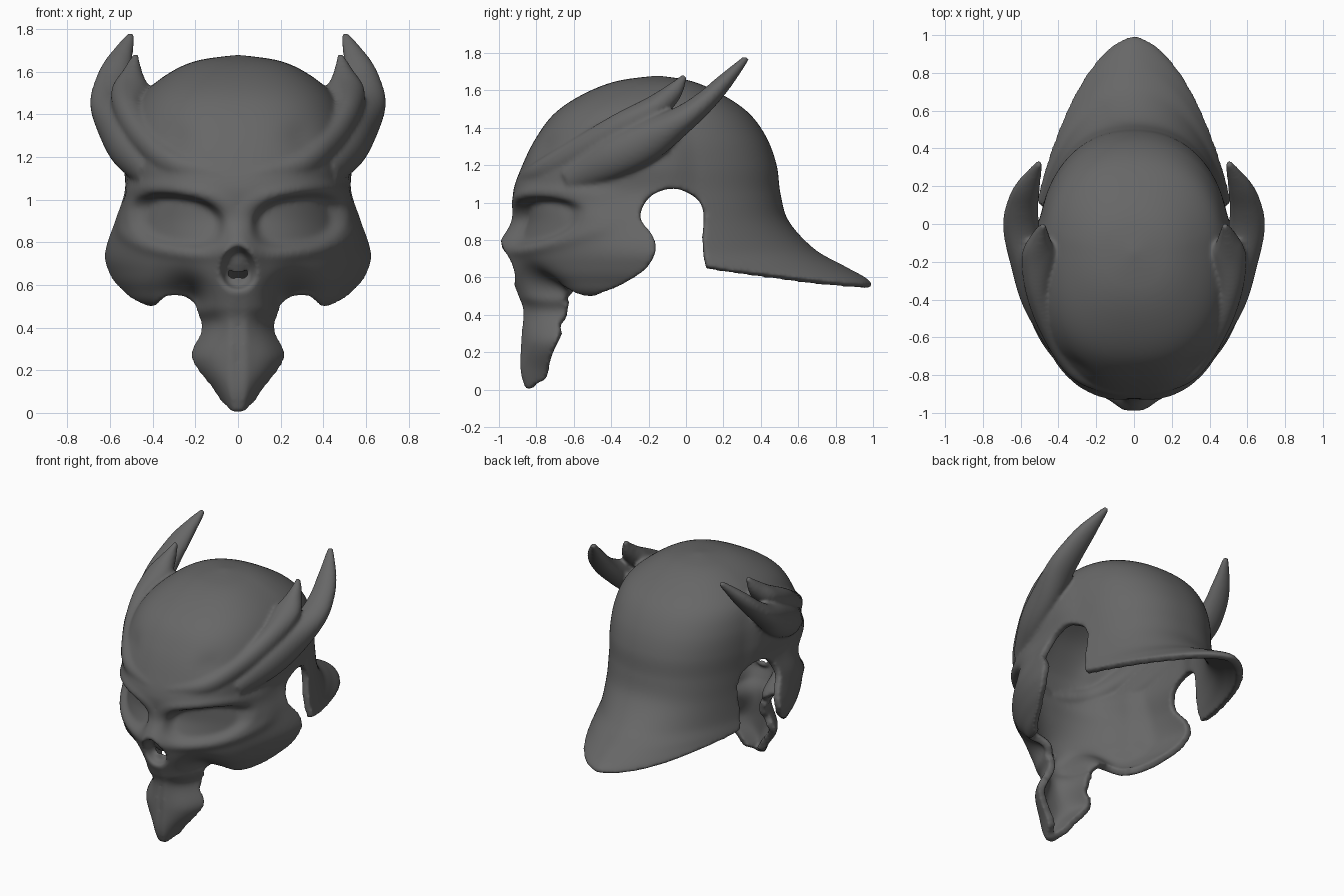
import bpy, bmesh, math
from mathutils import Vector

cube = bpy.data.objects.get("Cube")
if cube:
    bpy.data.objects.remove(cube)

mat = bpy.data.materials.new("dark grey")
mat.use_nodes = True
GREY = (0.135, 0.135, 0.135, 1)
mat.diffuse_color = GREY
mat.node_tree.nodes["Principled BSDF"].inputs["Base Color"].default_value = GREY
cut_mat = bpy.data.materials.new("cut")      # marks cut faces, removed later


def spline(points, steps):
    """Smooth curve through points of any dimension."""
    pts = [Vector(p) for p in points]
    out = []
    for i in range(len(pts) - 1):
        a, b = pts[max(i - 1, 0)], pts[i]
        c, d = pts[i + 1], pts[min(i + 2, len(pts) - 1)]
        for k in range(steps):
            t = k / steps
            out.append(b + (c - a) * (t / 2) + (a * 2 - b * 5 + c * 4 - d) * (t * t / 2)
                       + (b * 3 - a - c * 3 + d) * (t ** 3 / 2))
    return out + [pts[-1]]


def smooth(t):
    t = min(max(t, 0), 1)
    return t * t * (3 - 2 * t)


def bump(*offsets):
    return math.exp(-sum(o * o for o in offsets))


def power(v, e):
    return math.copysign(abs(v) ** e, v)


def new_object(name, bm, material):
    mesh = bpy.data.meshes.new(name)
    bm.to_mesh(mesh)
    bm.free()
    obj = bpy.data.objects.new(name, mesh)
    bpy.context.collection.objects.link(obj)
    mesh.materials.append(material)
    return obj


def loft(bm, rings):
    rows = [[bm.verts.new(p) for p in ring] for ring in rings]
    n = len(rows[0])
    for lo, hi in zip(rows, rows[1:]):
        for i in range(n):
            j = (i + 1) % n
            bm.faces.new((lo[i], lo[j], hi[j], hi[i]))
    return rows


MID_Y = -0.15


def push(p, height):
    """Move a point of the face away from the upright axis."""
    out = Vector((p.x, p.y - MID_Y, 0))
    if p.y > -0.3:
        return p
    return p + out.normalized() * height * smooth((-0.3 - p.y) / 0.2)


def muzzle(x, z):
    """Broad shape of the lower face: hollows beside the jaw."""
    x = abs(x)
    h = -0.15 * bump((x - 0.26) / 0.1, (z - 0.53) / 0.1)
    return h - 0.015 * bump((x - 0.3) / 0.08, (z - 1.3) / 0.07)


def carving(x, z):
    """Fine relief of the outer face."""
    x = abs(x)
    ex, ez = (x - 0.285) / 0.215, (z - 0.9 - 0.13 * (x - 0.28)) / 0.118
    d = (abs(ex) ** 2.5 + abs(ez) ** 2.5) ** 0.4
    h = -smooth((1.1 - d) / 0.3) * (0.055 + 0.025 * ez)          # eye socket
    h += 0.012 * bump((d - 1.3) / 0.2)                           # socket rim
    h += 0.06 * bump(x / 0.09, (z - 0.75) / 0.12)                # nose
    n = math.hypot(x / (0.08 - 0.15 * (z - 0.67)), (z - 0.68) / 0.1)
    h -= 0.1 * smooth((1.1 - n) / 0.4)                           # nose cavity
    fade = smooth((0.6 - z) / 0.2)
    return h + fade * (0.02 * bump(x / 0.06) - 0.015 * bump(x / 0.02))  # jaw ridge


# Helmet body: stations of height, front y, back y, front width, back width
STATIONS = [
    (-0.05, -.83, 1.0, .05, .55), (0, -.85, 1.0, .08, .55), (.1, -.875, 1.0, .16, .55),
    (.25, -.87, 1.0, .29, .55), (.42, -.86, 1.0, .25, .55), (.5, -.89, 1.0, .49, .55),
    (.58, -.92, .985, .57, .56), (.66, -.935, .85, .61, .55), (.75, -.94, .69, .625, .53),
    (.9, -.91, .55, .58, .51), (1.05, -.925, .505, .53, .505), (1.2, -.875, .485, .54, .51),
    (1.35, -.8, .43, .52, .5), (1.48, -.7, .335, .455, .455), (1.58, -.55, .19, .345, .345),
    (1.65, -.37, .03, .2, .2), (1.68, -.15, -.15, 0, 0)]
COLS = 200


def body_ring(station):
    z, front, back, wf, wb = station
    round_front = 1.8 + 0.7 * smooth((abs(z - 0.65) - 0.05) / 0.35)
    round_back = 1.65 + 0.6 * smooth((z - 0.6) / 0.4)
    ring = []
    for i in range(COLS):
        t = 2 * i / COLS - 1
        a = -math.pi / 2 + math.pi * power(t, 1.3)
        c, s = math.cos(a), math.sin(a)
        blend = smooth(s / 0.3)
        e = 2 / (round_front + blend * (round_back - round_front))
        x = (wf + (wb - wf) * blend) * power(c, e)
        depth = (back - MID_Y) if s > 0 else (MID_Y - front)
        p = Vector((x, MID_Y + depth * power(s, e), z))
        ring.append(push(p, muzzle(x, z)))
    return ring


bm = bmesh.new()
rows = loft(bm, [body_ring(s) for s in spline(STATIONS, 10)])
bm.faces.new(rows[0][::-1])
bmesh.ops.remove_doubles(bm, verts=rows[-1], dist=0.001)
helmet = new_object("helmet", bm, mat)


def prism(name, outline, to_3d, near, far):
    bm = bmesh.new()
    rows = loft(bm, [[to_3d(u, v, w) for u, v in outline] for w in (near, far)])
    for row in rows:
        bm.faces.new(row)
    bmesh.ops.recalc_face_normals(bm, faces=bm.faces)
    obj = new_object(name, bm, cut_mat)
    obj.hide_render = True
    cut = helmet.modifiers.new(name, 'BOOLEAN')
    cut.operation = 'DIFFERENCE'
    cut.solver = 'EXACT'
    cut.material_mode = 'TRANSFER'
    cut.object = obj
    return obj


# Side cut: back of jaw, cheek plate, ear arch and neck guard edge
edge = spline([
    (-.84, 0), (-.78, .01), (-.75, .05), (-.73, .15), (-.68, .3), (-.63, .45), (-.59, .495),
    (-.52, .49), (-.45, .51), (-.3, .58), (-.2, .66), (-.16, .76), (-.185, .84),
    (-.24, .91), (-.235, .98), (-.18, 1.045), (-.06, 1.075), (.05, 1.035), (.1, .95),
    (.095, .8), (.11, .68), (.15, .65), (.5, .61), (.9, .56), (1.1, .55)], 4)
edge = [tuple(p) for p in edge] + [(1.4, .55), (1.4, -.3), (-1.2, -.3), (-1.2, 0)]
cutters = [prism("side_cutter", edge, lambda u, v, w: (w, u, v), -1, 1)]

# Front cuts: outline of the jaw up to the cheek plates
jaw = spline([(.035, .01), (.11, .08), (.2, .19), (.225, .25), (.215, .31), (.18, .37),
              (.185, .44), (.21, .51), (.27, .545), (.34, .54), (.385, .5), (.42, .49)], 4)
jaw = [(.03, -.2)] + [tuple(p) for p in jaw] + [(.6, .44), (.6, -.2)]
for side, name in ((1, "left_jaw_cutter"), (-1, "right_jaw_cutter")):
    cutters.append(prism(name, jaw, lambda u, v, w: (side * u, w, v), -1.3, 0))


def horn(name, side, path):
    """Tapered tube; path gives x, y, z, width, height."""
    pts = spline(path, 8)
    rings = []
    for i, p in enumerate(pts):
        step = pts[min(i + 1, len(pts) - 1)] - pts[max(i - 1, 0)]
        along = Vector(step[:3]).normalized()
        across = (Vector((1, 0, 0)) - along * along.x).normalized()
        up = across.cross(along)
        ring = []
        for k in range(24):
            a = math.tau * k / 24
            q = Vector(p[:3]) + across * (p[3] * math.cos(a)) + up * (p[4] * math.sin(a))
            ring.append((side * q.x, q.y, q.z))
        rings.append(ring)
    bm = bmesh.new()
    rows = loft(bm, rings)
    bm.faces.new(rows[0])
    bm.faces.new(rows[-1])
    bmesh.ops.recalc_face_normals(bm, faces=bm.faces)
    return new_object(name, bm, mat)


# Large horns sweep back; brow horns rise from the brow ridge
LARGE = [(.42, -.63, 1.12, .05, .07), (.515, -.4, 1.235, .08, .11), (.565, -.2, 1.335, .09, .11),
         (.597, -.02, 1.445, .097, .075), (.59, .1, 1.54, .085, .058),
         (.56, .2, 1.64, .065, .045), (.5, .325, 1.775, .018, .018)]
BROW = [(.0, -.865, 1.09, .04, .05), (.15, -.84, 1.12, .05, .06), (.31, -.76, 1.17, .055, .065),
        (.435, -.56, 1.28, .06, .075), (.505, -.35, 1.4, .07, .08),
        (.505, -.17, 1.505, .09, .068), (.495, -.07, 1.59, .05, .05), (.48, -.005, 1.68, .013, .015)]
parts = []
for side, word in ((1, "left"), (-1, "right")):
    parts.append(horn(word + "_large_horn", side, LARGE))
    parts.append(horn(word + "_brow_horn", side, BROW))

# Apply the cuts and keep only the outer skin
bpy.ops.object.select_all(action='DESELECT')
helmet.select_set(True)
bpy.context.view_layer.objects.active = helmet
bpy.ops.object.convert(target='MESH')
for c in cutters:
    bpy.data.objects.remove(c)
slots = [m.name for m in helmet.data.materials]
bm = bmesh.new()
bm.from_mesh(helmet.data)
waste = [f for f in bm.faces if slots[f.material_index] == cut_mat.name]
bmesh.ops.delete(bm, geom=waste, context='FACES')
bmesh.ops.remove_doubles(bm, verts=bm.verts, dist=0.003)
for f in bm.faces:
    f.material_index = 0
bm.to_mesh(helmet.data)
bm.free()
helmet.data.materials.clear()
helmet.data.materials.append(mat)
bpy.data.materials.remove(cut_mat)

# Thicken the skin; carve the outer face and keep the lining smooth
outer = len(helmet.data.vertices)
solid = helmet.modifiers.new("thickness", 'SOLIDIFY')
solid.thickness = 0.05
solid.offset = -1
bpy.ops.object.convert(target='MESH')
for v in helmet.data.vertices:
    x, y, z = v.co
    lining = -0.05 * smooth((z - 0.58) / 0.15) * smooth((1.25 - z) / 0.2) * smooth((-0.4 - y) / 0.2)
    v.co = push(v.co, carving(x, z) if v.index < outer else lining)

# Fuse and soften everything into one sculpted piece
for p in parts:
    p.select_set(True)
bpy.ops.object.join()
fuse = helmet.modifiers.new("fuse", 'REMESH')
fuse.mode = 'VOXEL'
fuse.voxel_size = 0.012
fuse.use_smooth_shade = True
soften = helmet.modifiers.new("soften", 'SMOOTH')
soften.factor = 0.5
soften.iterations = 8
bpy.ops.object.convert(target='MESH')
bpy.ops.object.shade_smooth()
